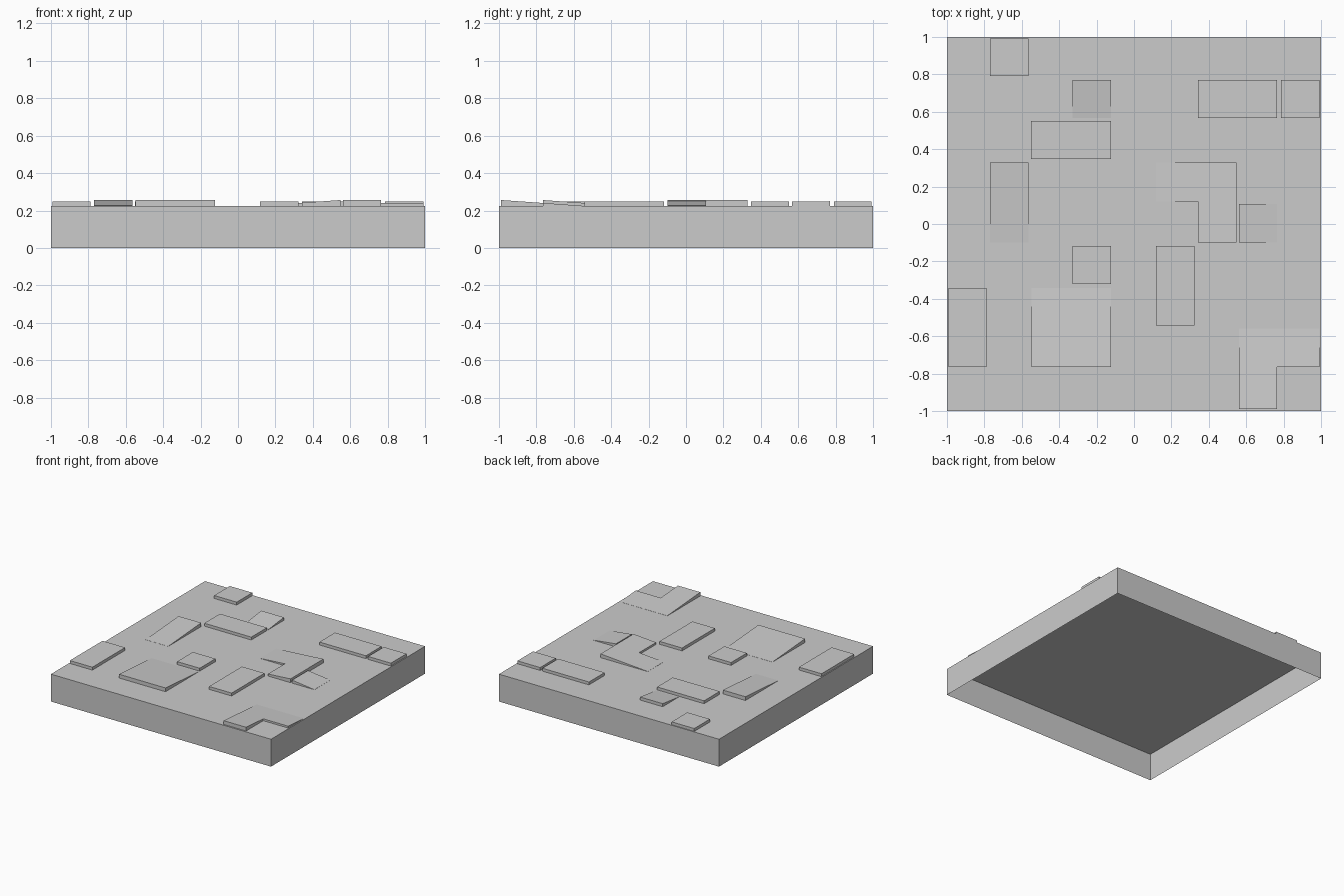
import bpy, bmesh

if "Cube" in bpy.data.objects:
    bpy.data.objects.remove(bpy.data.objects["Cube"])

TOP = 0.225    # slab height
FLAT = 0.249   # top of level plates
HIGH = 0.256   # raised end of tilted plates
LOW = 0.226    # sunken end of tilted plates


def finish(name, bm):
    mesh = bpy.data.meshes.new(name)
    bm.to_mesh(mesh)
    bm.free()
    obj = bpy.data.objects.new(name, mesh)
    bpy.context.collection.objects.link(obj)
    return obj


def plate(name, outline, axis=None, low_first=True, high=HIGH):
    """Raised plate; with an axis (0=x, 1=y) its top slopes along it."""
    def height(p):
        if axis is None:
            return FLAT
        vals = [q[axis] for q in outline]
        t = (p[axis] - min(vals)) / (max(vals) - min(vals))
        if not low_first:
            t = 1 - t
        return LOW + (high - LOW) * t
    bm = bmesh.new()
    base = [bm.verts.new((x, y, TOP)) for x, y in outline]
    top = [bm.verts.new((x, y, height((x, y)))) for x, y in outline]
    bm.faces.new(top)
    for i in range(len(base)):
        j = (i + 1) % len(base)
        bm.faces.new((base[i], base[j], top[j], top[i]))
    return finish(name, bm)


def rect(x0, x1, y0, y1):
    return [(x0, y0), (x1, y0), (x1, y1), (x0, y1)]


# Hollow slab: thin shell, open underneath
bm = bmesh.new()
bmesh.ops.create_cube(bm, size=1)
for v in bm.verts:
    v.co = (v.co.x * 2, v.co.y * 2, (v.co.z + 0.5) * TOP)
bm.normal_update()
bmesh.ops.delete(bm, geom=[f for f in bm.faces if f.normal.z < -0.5],
                 context='FACES_ONLY')
finish("slab", bm)

# Level plates
for i, r in enumerate([
        (-.77, -.565, .79, .993), (-.55, -.123, .348, .551),
        (.342, .765, .568, .771), (.786, .992, .568, .771),
        (-.328, -.123, -.322, -.117), (.118, .323, -.544, -.117),
        (-.993, -.788, -.765, -.341)]):
    plate(f"level_plate_{i + 1}", rect(*r))

# Tilted rectangular plates
plate("tilted_plate_back", rect(-.328, -.123, .568, .771), 1, True, 0.25)
plate("tilted_plate_left", rect(-.77, -.565, -.1, .328), 1, True)
plate("tilted_plate_right", rect(.562, .765, -.1, .107), 0, False, 0.25)
plate("tilted_plate_front", rect(-.547, -.123, -.765, -.341), 1, False)

# Tilted L-shaped plates
plate("corner_plate_middle", [(.118, .12), (.342, .12), (.342, -.1),
                              (.547, -.1), (.547, .328), (.118, .328)], 0, True)
plate("corner_plate_front", [(.562, -.988), (.765, -.988), (.765, -.765),
                             (.992, -.765), (.992, -.56), (.562, -.56)], 1, False)
